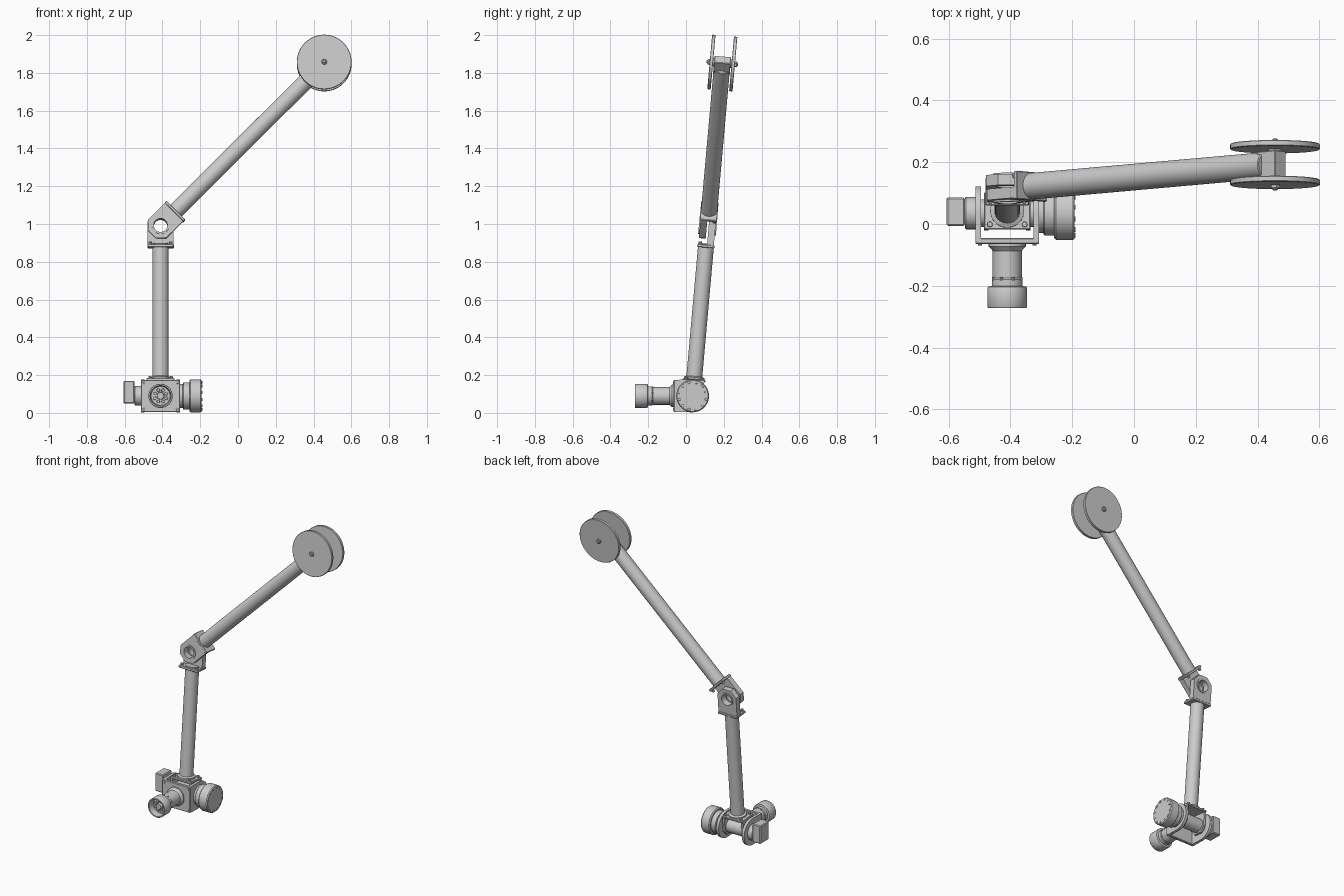
import bpy, bmesh
from math import radians, pi, cos, sin
from mathutils import Matrix, Vector

if "Cube" in bpy.data.objects:
    bpy.data.objects.remove(bpy.data.objects["Cube"])

GREY = (0.6, 0.6, 0.6, 1)
mat = bpy.data.materials.new("light_grey_metal")
mat.use_nodes = True
mat.diffuse_color = GREY
mat.node_tree.nodes["Principled BSDF"].inputs["Base Color"].default_value = GREY


def move(x, y, z):
    return Matrix.Translation((x, y, z))


def turn(deg, axis):
    return Matrix.Rotation(radians(deg), 4, axis)


def finish(ob, frame):
    """Place the part, colour it and shade it smooth with sharp edges."""
    ob.matrix_world = frame
    ob.data.materials.clear()
    ob.data.materials.append(mat)
    bpy.ops.object.select_all(action="DESELECT")
    ob.select_set(True)
    bpy.context.view_layer.objects.active = ob
    bpy.ops.object.shade_smooth_by_angle(angle=radians(35))
    return ob


def from_bmesh(name, bm, frame):
    mesh = bpy.data.meshes.new(name)
    bmesh.ops.recalc_face_normals(bm, faces=bm.faces)
    bm.to_mesh(mesh)
    bm.free()
    ob = bpy.data.objects.new(name, mesh)
    bpy.context.collection.objects.link(ob)
    return finish(ob, frame)


def box(name, size, frame, bevel=0.003):
    bm = bmesh.new()
    bmesh.ops.create_cube(bm, size=1)
    bmesh.ops.scale(bm, vec=size, verts=bm.verts)
    bmesh.ops.bevel(bm, geom=bm.edges[:], offset=bevel, segments=1, affect="EDGES")
    return from_bmesh(name, bm, frame)


def lathe(name, profile, frame, sides=40):
    """Spin (radius, height) points about the local z axis and cap the ends."""
    bm = bmesh.new()
    rings = [[bm.verts.new((r * cos(2 * pi * i / sides), r * sin(2 * pi * i / sides), h))
              for i in range(sides)] for r, h in profile]
    for a, b in zip(rings, rings[1:]):
        for i in range(sides):
            j = (i + 1) % sides
            bm.faces.new((a[i], a[j], b[j], b[i]))
    bm.faces.new(rings[0])
    bm.faces.new(rings[-1])
    return from_bmesh(name, bm, frame)


def rod(name, r, h0, h1, frame, sides=40, bevel=0.003):
    return lathe(name, [(r - bevel, h0), (r, h0 + bevel), (r, h1 - bevel), (r - bevel, h1)],
                 frame, sides)


def circle(r, n=40):
    return [(r * cos(2 * pi * i / n), r * sin(2 * pi * i / n)) for i in range(n)]


def plate(name, loops, thickness, frame):
    """Flat plate cut from an outline with optional holes."""
    cu = bpy.data.curves.new(name, "CURVE")
    cu.dimensions, cu.fill_mode, cu.extrude = "2D", "BOTH", thickness / 2
    for pts in loops:
        sp = cu.splines.new("POLY")
        sp.points.add(len(pts) - 1)
        for p, (x, y) in zip(sp.points, pts):
            p.co = (x, y, 0, 1)
        sp.use_cyclic_u = True
    ob = bpy.data.objects.new(name, cu)
    bpy.context.collection.objects.link(ob)
    bpy.ops.object.select_all(action="DESELECT")
    ob.select_set(True)
    bpy.context.view_layer.objects.active = ob
    bpy.ops.object.convert(target="MESH")
    return finish(bpy.context.view_layer.objects.active, frame)


def bolt_ring(name, count, radius, r, h0, h1, frame):
    for i in range(count):
        rod(f"{name}_{i + 1}", r, h0, h1,
            frame @ turn(360 * (i + 0.5) / count, "Z") @ move(radius, 0, 0), 10, 0.001)


# Frames: shoulder centre, its sideways and forward axes, and the leaning arm
shoulder = move(-0.41, 0.035, 0.09)
side = shoulder @ turn(90, "Y")
forward = shoulder @ turn(90, "X")
lean = shoulder @ turn(-5.1, "X")
elbow = lean @ move(0, 0, 0.903)
upper = elbow @ turn(45, "Y")
wheel = upper @ move(0, 0, 1.225)

# Base bracket: front plate and two rounded cheeks
box("base_front_plate", (0.207, 0.02, 0.17), shoulder @ move(0, -0.09, 0))
cheek = [(-0.085, -0.09), (0.085, -0.09)]
cheek += [(0.087 * cos(a), 0.087 * sin(a)) for a in [pi * i / 20 for i in range(21)]]
for name, s in (("left", 1), ("right", -1)):
    plate(f"base_cheek_{name}", [cheek, circle(0.045)], 0.018, side @ move(0, 0, 0.094 * s))
for sx in (-1, 1):
    for sz in (-1, 1):
        rod("base_screw", 0.007, 0.098, 0.104, forward @ move(0.088 * sx, 0.07 * sz, 0), 10, 0.001)

# Left side motor with a capped end
rod("side_motor_collar", 0.064, 0.1, 0.12, side)
rod("side_motor_body", 0.072, 0.118, 0.155, side)
lathe("side_motor_cap", [(0.08, 0.152), (0.087, 0.158), (0.087, 0.212), (0.082, 0.218)], side)
bolt_ring("motor_cap_bolt", 12, 0.074, 0.008, 0.214, 0.221, side)

# Right side sensor housing
rod("sensor_collar", 0.052, -0.137, -0.1, side)
box("sensor_box", (0.06, 0.092, 0.12), move(-0.577, 0.04, 0.11), 0.005)

# Front motor with a hollow cup
lathe("front_motor", [(0.06, 0.098), (0.06, 0.108), (0.052, 0.116), (0.047, 0.122),
                      (0.047, 0.21), (0.05, 0.214), (0.05, 0.236), (0.062, 0.238),
                      (0.064, 0.242), (0.064, 0.303), (0.062, 0.306), (0.055, 0.306),
                      (0.05, 0.265), (0.02, 0.265), (0.018, 0.285), (0.01, 0.285)], forward)
bolt_ring("front_cup_bolt", 8, 0.032, 0.009, 0.263, 0.275, forward)
bolt_ring("front_motor_bolt", 8, 0.048, 0.005, 0.206, 0.218, forward)

# Shoulder yoke turning between the cheeks
rod("shoulder_shaft", 0.045, -0.1, 0.1, side)
box("yoke_top", (0.15, 0.12, 0.014), lean @ move(0, 0, 0.082))
ear = [(-0.08, -0.055), (0.02, -0.055), (0.052, -0.03), (0.052, 0.03), (0.02, 0.055), (-0.08, 0.055)]
for name, s in (("left", 1), ("right", -1)):
    plate(f"yoke_ear_{name}", [ear], 0.014, lean @ turn(90, "Y") @ move(0, 0, 0.068 * s))
    for sy in (-1, 1):
        rod(f"yoke_screw_{name}", 0.009, 0.085, 0.1, lean @ move(0.056 * s, 0.045 * sy, 0), 10, 0.001)

# Arm tubes
lathe("lower_arm_tube", [(0.055, 0.086), (0.055, 0.098), (0.042, 0.104), (0.042, 0.81)], lean)
rod("upper_arm_tube", 0.043, 0.106, 1.19, upper)

# Elbow: two half-lapped lugs with a shared open pivot
lug = [(-0.068, -0.1), (0.068, -0.1), (0.068, 0.025), (0.03, 0.066), (-0.03, 0.066), (-0.068, 0.025)]
for name, frame, s in (("lower", elbow, 1), ("upper", upper @ turn(180, "Y"), -1)):
    plate(f"{name}_elbow_lug", [lug, circle(0.036)], 0.036,
          frame @ move(0, 0.023 * s, 0) @ turn(90, "X"))
    plate(f"{name}_elbow_ring", [circle(0.046), circle(0.036)], 0.008,
          frame @ move(0, 0.043 * s, 0) @ turn(90, "X"))
    box(f"{name}_elbow_flange", (0.14, 0.092, 0.016), frame @ move(0, 0, -0.107))
    for sx in (-1, 1):
        rod(f"{name}_elbow_screw", 0.009, -0.1, -0.085,
            frame @ move(0.055 * sx, -0.032 * s, 0), 10, 0.001)

# Twin wheels on an axle at the arm tip
axle = wheel @ turn(90, "X")
box("axle_block", (0.052, 0.088, 0.085), wheel @ move(0, 0, -0.017))
rod("wheel_axle", 0.009, -0.084, 0.084, axle, 16)
for name, s in (("front", 1), ("back", -1)):
    rod(f"{name}_wheel", 0.145, -0.009, 0.009, axle @ move(0, 0, 0.058 * s), 64, 0.002)
    rod(f"{name}_axle_nut", 0.016, -0.006, 0.006, axle @ move(0, 0, 0.072 * s), 6, 0.002)
    rod(f"{name}_wheel_spacer", 0.022, -0.004, 0.004, axle @ move(0, 0, 0.046 * s), 24, 0.001)
